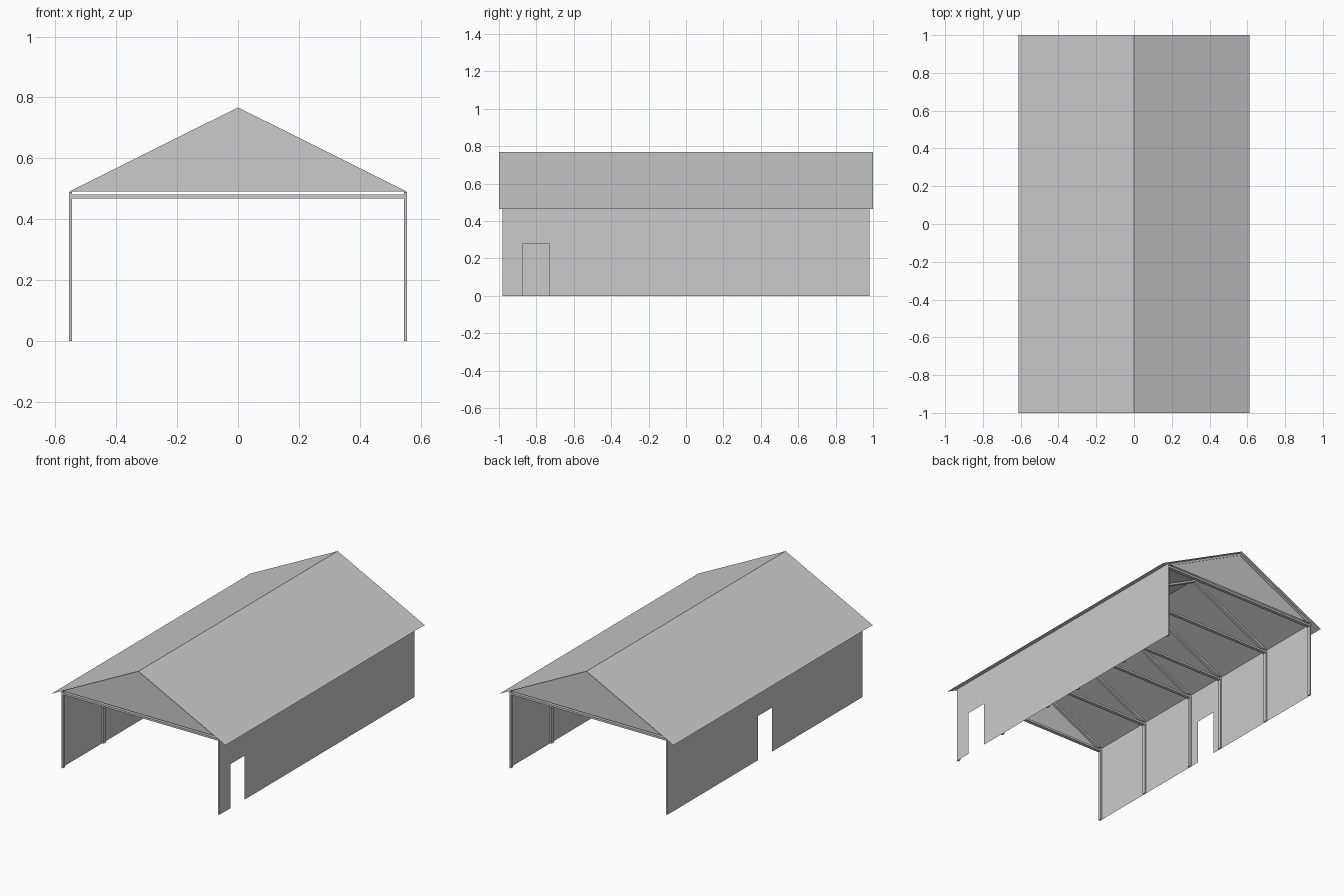
import bpy

if "Cube" in bpy.data.objects:
    bpy.data.objects.remove(bpy.data.objects["Cube"])

RIDGE, EAVE_X, EAVE_Z = 0.77, 0.612, 0.464
WALL_X, WALL_Z, END_Y = 0.556, 0.49, 0.977
DOOR_H, DOOR_W = 0.28, 0.143
DEPTH = 0.022


def mesh_object(name, verts, faces):
    me = bpy.data.meshes.new(name)
    me.from_pydata(verts, [], faces)
    me.update()
    ob = bpy.data.objects.new(name, me)
    bpy.context.collection.objects.link(ob)
    return ob


def prism(name, profile, y0, y1):
    """Extrude an x-z outline between two y positions."""
    n = len(profile)
    verts = [(x, y, z) for y in (y0, y1) for x, z in profile]
    faces = [tuple(range(n)), tuple(range(2 * n - 1, n - 1, -1))]
    faces += [(i, i + n, (i + 1) % n + n, (i + 1) % n) for i in range(n)]
    return mesh_object(name, verts, faces)


def rect(x0, x1, z0, z1):
    return [(x0, z0), (x1, z0), (x1, z1), (x0, z1)]


# Thin sheet roof, two slopes
mesh_object("roof",
            [(x, y, z) for x, z in ((-EAVE_X, EAVE_Z), (0, RIDGE), (EAVE_X, EAVE_Z))
             for y in (-1, 1)],
            [(0, 2, 3, 1), (2, 4, 5, 3)])

# Sheet side walls, each with one door opening
for name, side, door_y in (("right_wall", 1, -0.80), ("left_wall", -1, 0.0)):
    a, b = door_y - DOOR_W / 2, door_y + DOOR_W / 2
    outline = [(-END_Y, 0), (a, 0), (a, DOOR_H), (b, DOOR_H), (b, 0),
               (END_Y, 0), (END_Y, WALL_Z), (b, WALL_Z), (a, WALL_Z), (-END_Y, WALL_Z)]
    faces = [(0, 1, 2, 8, 9), (2, 3, 7, 8), (3, 4, 5, 6, 7)]
    if side < 0:
        faces = [f[::-1] for f in faces]
    mesh_object(name, [(side * WALL_X, y, z) for y, z in outline], faces)

# Triangular gable sheets at both ends
for name, y in (("front_gable", -END_Y), ("back_gable", END_Y)):
    tri = [(-WALL_X, y, WALL_Z), (WALL_X, y, WALL_Z), (0, y, RIDGE - 0.003)]
    mesh_object(name, tri, [(0, 1, 2) if y < 0 else (2, 1, 0)])

# Six portal frames: two posts, a tie beam and a pair of rafters
rafter = [(-0.554, 0.490), (-0.525, 0.490), (0, 0.753),
          (0.525, 0.490), (0.554, 0.490), (0, 0.767)]
edge = 0.98 - DEPTH / 2
for i, y in enumerate((-edge, -0.56, -0.14, 0.14, 0.56, edge), 1):
    y0, y1 = y - DEPTH / 2, y + DEPTH / 2
    for name, s in (("left_post", -1), ("right_post", 1)):
        x0, x1 = sorted((s * 0.545, s * 0.555))
        prism(f"{name}_{i}", rect(x0, x1, 0, 0.489), y0, y1)
    prism(f"tie_beam_{i}", rect(-0.547, 0.547, 0.468, 0.481), y0, y1)
    prism(f"rafters_{i}", rafter, y0, y1)
